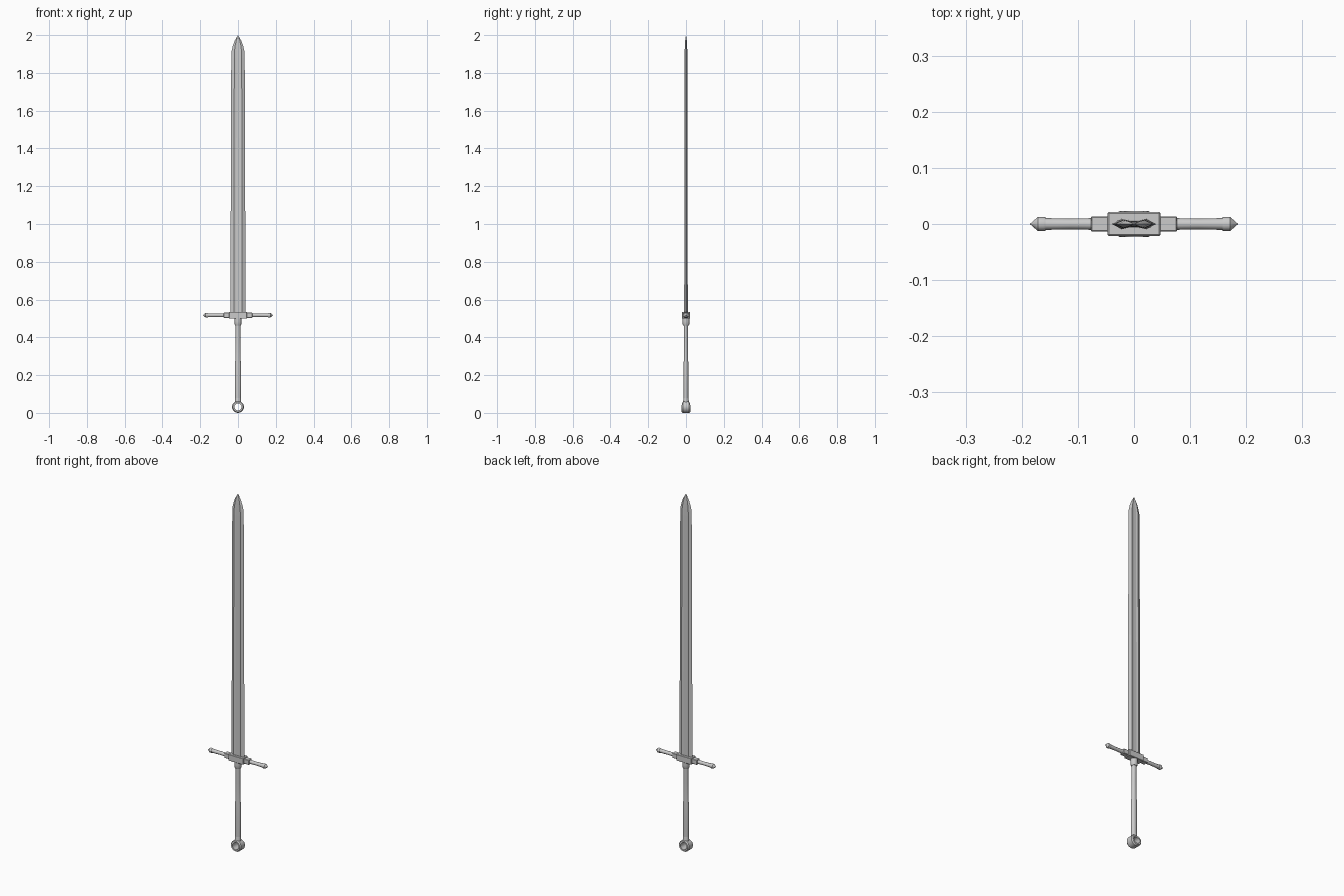
import bpy, bmesh, math
from mathutils import Vector

if "Cube" in bpy.data.objects:
    bpy.data.objects.remove(bpy.data.objects["Cube"])


def loft(name, rings, closed=False, smooth=True):
    """Skin equal-length vertex rings; cap the ends unless the loft is closed."""
    bm = bmesh.new()
    vs = [[bm.verts.new(p) for p in r] for r in rings]
    n = len(rings[0])
    for i in range(len(vs) if closed else len(vs) - 1):
        a, b = vs[i], vs[(i + 1) % len(vs)]
        for j in range(n):
            k = (j + 1) % n
            bm.faces.new((a[j], a[k], b[k], b[j]))
    if not closed:
        bm.faces.new(vs[0])
        bm.faces.new(vs[-1])
    bmesh.ops.remove_doubles(bm, verts=bm.verts, dist=1e-5)
    bmesh.ops.recalc_face_normals(bm, faces=bm.faces)
    me = bpy.data.meshes.new(name)
    bm.to_mesh(me)
    bm.free()
    ob = bpy.data.objects.new(name, me)
    bpy.context.collection.objects.link(ob)
    if smooth:
        bpy.ops.object.select_all(action='DESELECT')
        bpy.context.view_layer.objects.active = ob
        ob.select_set(True)
        bpy.ops.object.shade_smooth_by_angle(angle=math.radians(35))
    return ob


def circle(n, rx, ry, offset=0.0):
    return [(rx * math.cos(math.tau * (i + offset) / n),
             ry * math.sin(math.tau * (i + offset) / n)) for i in range(n)]


# Blade: bevelled edges, shallow central fuller, curved taper to a point
def blade_section(z, w, t):
    half = [(w, 0), (0.55 * w, t), (0.25 * w, 0.7 * t),
            (-0.25 * w, 0.7 * t), (-0.55 * w, t)]
    return [(x, y, z) for x, y in half] + [(-x, -y, z) for x, y in half]


blade_profile = [(0.52, 0.040, 0.0095), (1.20, 0.038, 0.0085),
                 (1.88, 0.0355, 0.0075), (1.915, 0.034, 0.007),
                 (1.945, 0.027, 0.006), (1.97, 0.0175, 0.0045),
                 (1.999, 0.001, 0.0005), (2.0, 0.0002, 0.0001)]
loft("blade", [blade_section(*p) for p in blade_profile], smooth=False)

# Crossguard centre block and its stepped shoulders
GUARD_Z = 0.517


def box(name, hx, hy, hz):
    bpy.ops.mesh.primitive_cube_add(size=2, location=(0, 0, GUARD_Z))
    ob = bpy.context.object
    ob.name = name
    ob.scale = (hx, hy, hz)
    bpy.ops.object.transform_apply(location=False, rotation=False, scale=True)
    bev = ob.modifiers.new("bevel", 'BEVEL')
    bev.width, bev.segments = 0.002, 1


box("guard_block", 0.047, 0.021, 0.018)
box("guard_shoulders", 0.077, 0.0135, 0.0135)

# Guard arms with end caps and pointed tips
arm_profile = [(0.070, 0.0105), (0.115, 0.0095), (0.158, 0.0105), (0.158, 0.0120),
               (0.161, 0.0128), (0.171, 0.0128), (0.173, 0.0110), (0.185, 0.0005)]
for side, label in ((1, "right"), (-1, "left")):
    loft("guard_arm_" + label,
         [[(side * x, a, GUARD_Z + b) for a, b in circle(12, r, r)]
          for x, r in arm_profile])

# Grip: thicker oval lower hand, slimmer upper hand
grip_profile = [(0.058, 0.015, 0.012), (0.10, 0.0155, 0.012), (0.17, 0.0170, 0.0125),
                (0.26, 0.0165, 0.0125), (0.28, 0.0140, 0.0115), (0.38, 0.0125, 0.0105),
                (0.47, 0.0125, 0.0110)]
loft("grip", [[(a, b, z) for a, b in circle(16, rx, ry)] for z, rx, ry in grip_profile])

# Collar between grip and guard
collar_profile = [(0.462, 0.0145), (0.468, 0.0175), (0.485, 0.0185), (0.502, 0.0185)]
loft("grip_collar", [[(a, b, z) for a, b in circle(16, r, r)] for z, r in collar_profile])

# Ring pommel: chamfered band that narrows in depth toward the grip
RING_Z, R = 0.0315, 0.0315
band = [(0.0185, 1.0), (0.0265, 1.0), (R, 0.72), (R, -0.72), (0.0265, -1.0), (0.0185, -1.0)]
rings = []
for i in range(28):
    a = math.tau * i / 28
    depth = 0.0235 - 0.0065 * max(0.0, math.sin(a)) ** 2
    rings.append([(r * math.cos(a), d * depth, RING_Z + r * math.sin(a)) for r, d in band])
loft("pommel_ring", rings, closed=True)

# Neck joining the ring to the grip
neck_profile = [(0.054, 0.017, 0.016), (0.066, 0.0165, 0.0145), (0.080, 0.0152, 0.0122)]
loft("pommel_neck", [[(a, b, z) for a, b in circle(16, rx, ry)] for z, rx, ry in neck_profile])
